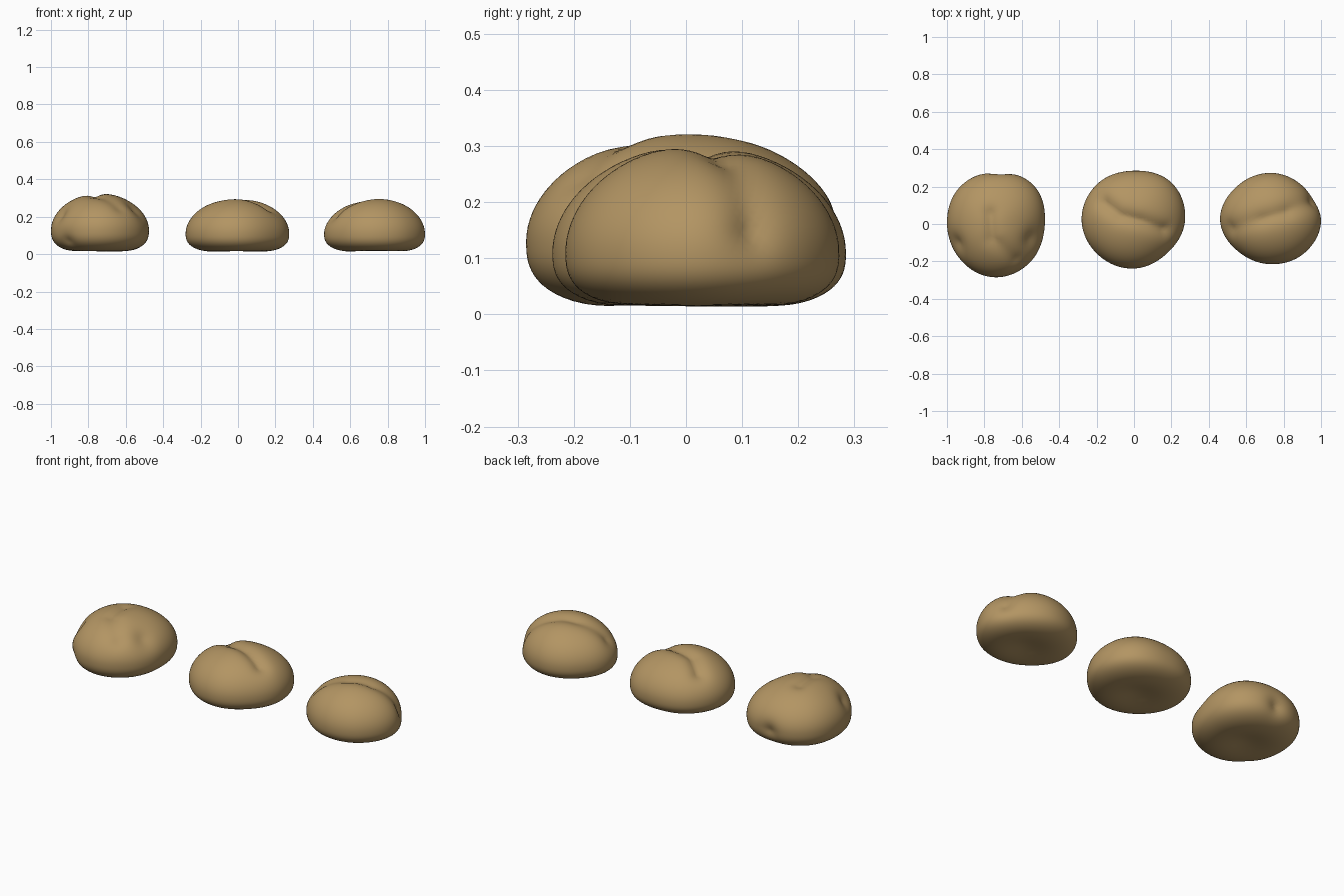
import bpy
import bmesh
import math
from mathutils import Vector
from mathutils.geometry import intersect_point_line

cube = bpy.data.objects.get("Cube")
if cube:
    bpy.data.objects.remove(cube)

# Single baked-crust colour
crust = bpy.data.materials.new("golden brown crust")
crust.use_nodes = True
colour = (0.45, 0.30, 0.125, 1)
crust.diffuse_color = colour
bsdf = crust.node_tree.nodes["Principled BSDF"]
bsdf.inputs["Base Color"].default_value = colour
bsdf.inputs["Roughness"].default_value = 0.8


def outline(radii, angle):
    """Smooth periodic radius through evenly spaced samples."""
    n = len(radii)
    t = (angle / math.tau) % 1 * n
    i = int(t)
    f = t - i
    a, b, c, d = (radii[(i + k) % n] for k in (-1, 0, 1, 2))
    return b + f / 2 * (c - a + f * (2*a - 5*b + 4*c - d + f * (3*(b - c) + d - a)))


def path_distance(p, path):
    """Distance from a point to a polyline, or to a single point."""
    best = (p - path[0]).length
    for a, b in zip(path, path[1:]):
        q, t = intersect_point_line(p, a, b)
        q = a.lerp(b, min(1, max(0, t)))
        best = min(best, (p - q).length)
    return best


def make_bun(name, centre, belly, height, radii, folds):
    """Domed lump with a flat, hollowed base; folds are (depth, width, path)."""
    bm = bmesh.new()
    bmesh.ops.create_icosphere(bm, subdivisions=5, radius=1)
    middle = Vector((centre[0], centre[1], belly))
    folds = [(d, w, [Vector(p) for p in path]) for d, w, path in folds]
    for v in bm.verts:
        x, y, z = v.co
        flat = math.hypot(x, y)
        # Round dome above the belly, squarer profile below it
        power, rise = (1.95, height - belly) if z > 0 else (2.7, belly)
        s = (flat**power + abs(z)**power) ** (-1 / power)
        r = outline(radii, math.atan2(y, x)) * s
        p = middle + Vector((x * r, y * r, z * s * rise))
        # Hollow underside
        if z < 0:
            p.z += 0.03 * math.exp(-(flat * r / 0.12) ** 2)
        # Press the folds and dimples inward
        push = sum(d * math.exp(-(path_distance(p, path) / w) ** 1.5)
                   for d, w, path in folds)
        v.co = p + (middle - p).normalized() * push
    for f in bm.faces:
        f.smooth = True
    mesh = bpy.data.meshes.new(name)
    bm.to_mesh(mesh)
    bm.free()
    mesh.materials.append(crust)
    bpy.context.collection.objects.link(bpy.data.objects.new(name, mesh))


# Tall bun with a notch in the crown and pinched dimples
make_bun("right_bun", (-0.74, 0), 0.13, 0.325,
         (0.264, 0.29, 0.28, 0.275, 0.26, 0.27, 0.285, 0.275),
         [(0.022, 0.035, [(-0.77, 0.06, 0.32), (-0.76, -0.08, 0.31), (-0.64, -0.18, 0.23)]),
          (0.035, 0.06, [(-0.56, -0.08, 0.22)]),
          (0.03, 0.05, [(-0.94, -0.1, 0.2)]),
          (0.03, 0.05, [(-0.72, 0.27, 0.11)]),
          (0.02, 0.04, [(-0.92, -0.2, 0.06)])])

# Round bun split by a diagonal crease
make_bun("middle_bun", (0, 0.02), 0.11, 0.302,
         (0.273, 0.284, 0.265, 0.276, 0.28, 0.266, 0.258, 0.25),
         [(0.03, 0.04, [(-0.17, 0.12, 0.24), (-0.08, 0.05, 0.29),
                        (0.04, 0.02, 0.3), (0.17, -0.03, 0.25)])])

# Bun with a long fold running over the top and down one end
make_bun("left_bun", (0.74, 0.02), 0.11, 0.302,
         (0.26, 0.245, 0.253, 0.262, 0.28, 0.246, 0.235, 0.245),
         [(0.028, 0.045, [(0.52, -0.02, 0.2), (0.68, 0.03, 0.29),
                          (0.82, 0.07, 0.28), (0.96, 0.12, 0.15)])])
